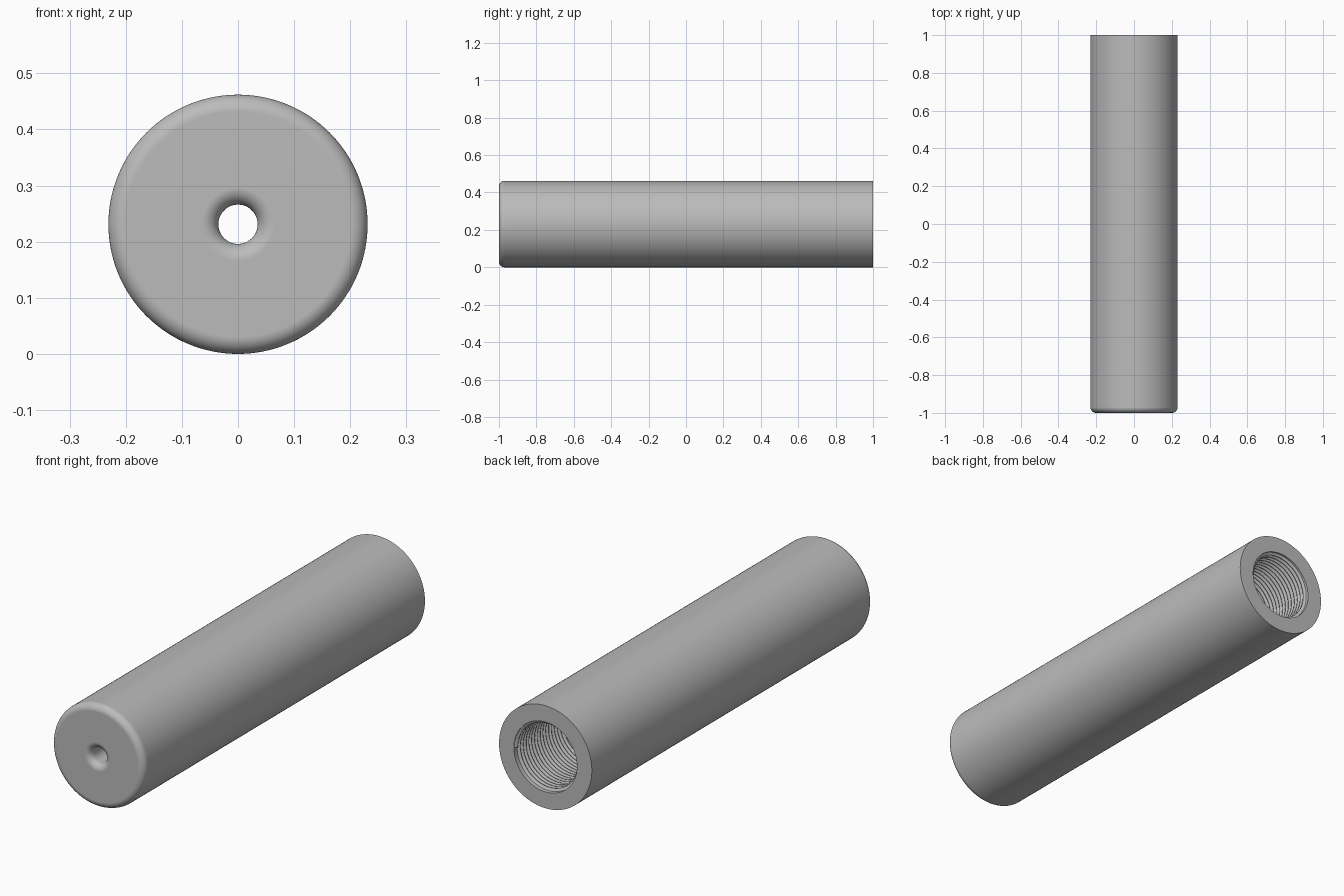
import bpy
import math

R = 0.231            # outer radius, also the height of the axis
BORE = 0.157         # threaded bore radius
PITCH = 0.02
SIDES = 128

cube = bpy.data.objects.get("Cube")
if cube:
    bpy.data.objects.remove(cube, do_unlink=True)

grey = bpy.data.materials.new("plain grey")
grey.use_nodes = True
colour = (0.5, 0.5, 0.5, 1.0)
grey.diffuse_color = colour
grey.node_tree.nodes["Principled BSDF"].inputs["Base Color"].default_value = colour


def arc(r, z, radius, start, end, steps=10):
    """Profile points (radius, height) along a circular fillet."""
    pts = []
    for i in range(steps + 1):
        a = math.radians(start + (end - start) * i / steps)
        pts.append((r + radius * math.cos(a), z + radius * math.sin(a)))
    return pts


def lathe(name, profile, closed, z=0.0, turns=1, lift=0.0):
    """Spin a profile around the long axis, optionally as a helix."""
    n = len(profile)
    edges = [(i, (i + 1) % n) for i in range(n if closed else n - 1)]
    mesh = bpy.data.meshes.new(name)
    mesh.from_pydata([(r, 0, h + z) for r, h in profile], edges, [])
    obj = bpy.data.objects.new(name, mesh)
    bpy.context.collection.objects.link(obj)
    mesh.materials.append(grey)
    # local z runs to the back of the model
    obj.location = (0, 0, R)
    obj.rotation_euler = (-math.pi / 2, 0, 0)
    screw = obj.modifiers.new("spin", 'SCREW')
    screw.steps = screw.render_steps = SIDES
    screw.iterations = turns
    screw.screw_offset = lift
    screw.use_merge_vertices = lift == 0
    screw.use_normal_calculate = True
    bpy.context.view_layer.objects.active = obj
    bpy.ops.object.select_all(action='DESELECT')
    obj.select_set(True)
    bpy.ops.object.modifier_apply(modifier=screw.name)
    # face outward
    bpy.ops.object.mode_set(mode='EDIT')
    bpy.ops.mesh.select_all(action='SELECT')
    bpy.ops.mesh.normals_make_consistent(inside=False)
    bpy.ops.object.mode_set(mode='OBJECT')
    bpy.ops.object.shade_smooth_by_angle(angle=math.radians(30))
    normals = obj.modifiers.new("flat end normals", 'WEIGHTED_NORMAL')
    normals.keep_sharp = True
    return obj


# Tube: rounded front rim, square back rim, stepped bore and flared front hole
rim, flare, hole = 0.03, 0.03, 0.035
tube = [(R, 1.0), (BORE, 1.0), (BORE, 0.4), (0.14, 0.4), (0.14, -0.88), (hole, -0.88)]
tube += arc(hole + flare, -1 + flare, flare, 180, 270)
tube += arc(R - rim, -1 + rim, rim, 270, 360)
lathe("tube_body", tube, True)

# Helical thread ridge, its root sunk into the bore wall
turns = 28
ridge = [(BORE + 0.002, -0.009), (BORE - 0.012, -0.001),
         (BORE - 0.012, 0.001), (BORE + 0.002, 0.009)]
lathe("bore_thread", ridge, True, z=0.99 - turns * PITCH, turns=turns, lift=PITCH)
